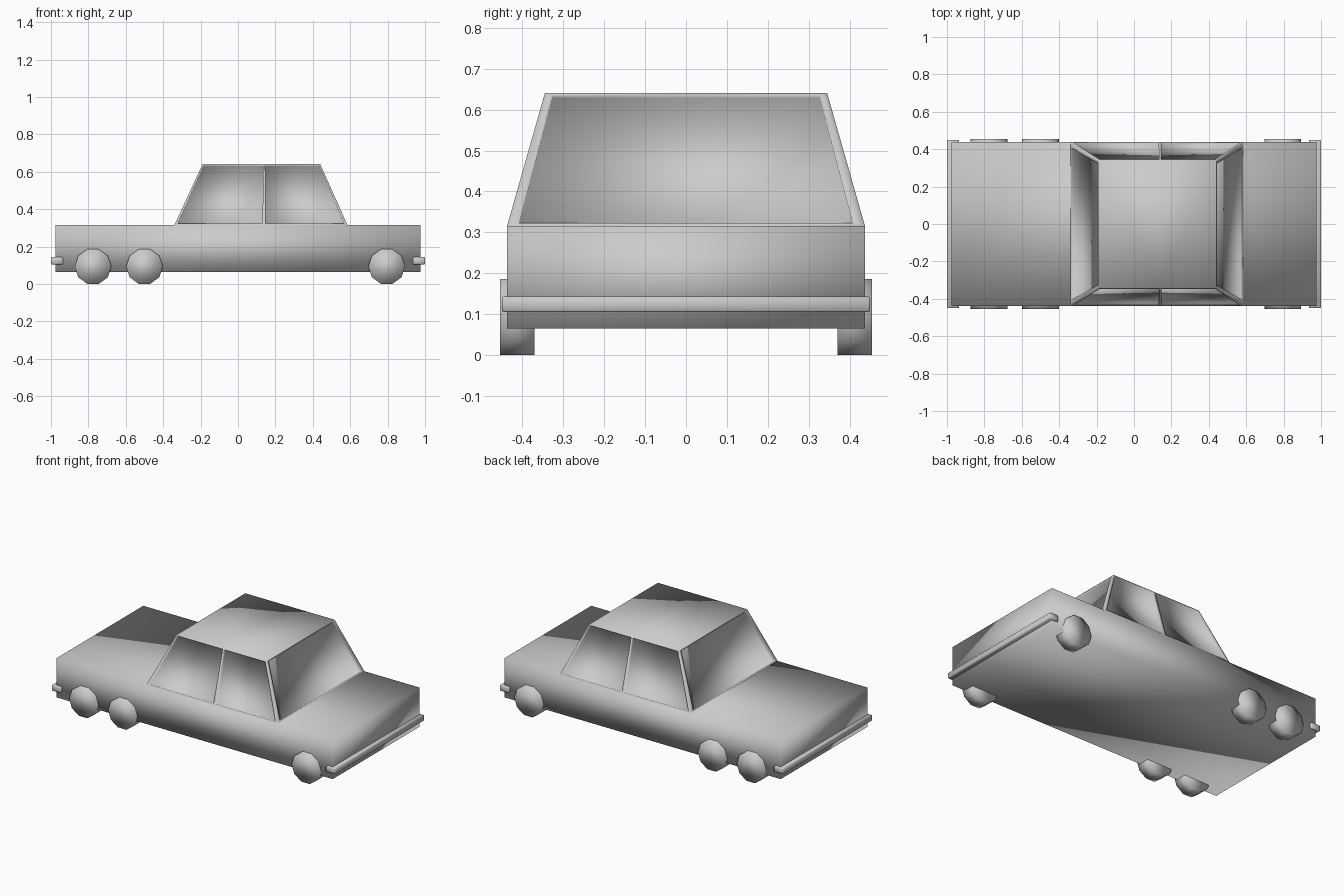
import bpy, bmesh, math
from mathutils import Vector

if "Cube" in bpy.data.objects:
    bpy.data.objects.remove(bpy.data.objects["Cube"])


def finish(name, bm):
    bmesh.ops.remove_doubles(bm, verts=bm.verts, dist=1e-4)
    bmesh.ops.recalc_face_normals(bm, faces=bm.faces)
    me = bpy.data.meshes.new(name)
    bm.to_mesh(me)
    bm.free()
    for p in me.polygons:
        p.use_smooth = True
    ob = bpy.data.objects.new(name, me)
    bpy.context.collection.objects.link(ob)
    return ob


def box(name, lo, hi):
    bm = bmesh.new()
    bmesh.ops.create_cube(bm, size=1)
    lo, hi = Vector(lo), Vector(hi)
    for v in bm.verts:
        v.co = (lo + hi) / 2 + v.co * (hi - lo)
    return finish(name, bm)


def window(bm, quad, left, right, depth=0.012):
    """Framed recessed pane; quad = bottom-left, bottom-right, top-right, top-left."""
    a, b, c, d = [Vector(p) for p in quad]
    n = (b - a).cross(d - a).normalized()

    def at(u, v):
        return a.lerp(b, u).lerp(d.lerp(c, u), v)
    rim = [at(left, .025), at(1 - right, .025), at(1 - right, .98), at(left, .98)]
    rings = [[bm.verts.new(p) for p in ring]
             for ring in ((a, b, c, d), rim, [p - n * depth for p in rim])]
    for outer, inner in zip(rings, rings[1:]):
        for i in range(4):
            j = (i + 1) % 4
            bm.faces.new((outer[i], outer[j], inner[j], inner[i]))
    bm.faces.new(rings[2])


# Main body
box("body", (-.975, -.4375, .065), (.975, .4375, .315))

# Cabin with recessed windows
X0, X1, T0, T1, W, V, B, T, P = -.34, .585, -.19, .44, .4375, .345, .315, .64, .14
cabin = bmesh.new()
window(cabin, [(X0, -W, B), (P, -W, B), (P, -V, T), (T0, -V, T)], .03, .018)
window(cabin, [(P, -W, B), (X1, -W, B), (T1, -V, T), (P, -V, T)], .018, .03)
window(cabin, [(P, W, B), (X0, W, B), (T0, V, T), (P, V, T)], .018, .03)
window(cabin, [(X1, W, B), (P, W, B), (P, V, T), (T1, V, T)], .03, .018)
window(cabin, [(X1, -W, B), (X1, W, B), (T1, V, T), (T1, -V, T)], .032, .032)
window(cabin, [(X0, W, B), (X0, -W, B), (T0, -V, T), (T0, V, T)], .032, .032)
cabin.faces.new([cabin.verts.new(p) for p in
                 ((T0, -V, T), (P, -V, T), (T1, -V, T), (T1, V, T), (P, V, T), (T0, V, T))])
finish("cabin", cabin)

# Wrap-around bumpers
for s, name in ((-1, "front_bumper"), (1, "rear_bumper")):
    x = sorted((s, s * .935))
    ob = box(name, (x[0], -.45, .105), (x[1], .45, .143))
    bev = ob.modifiers.new("soft_edges", 'BEVEL')
    bev.width = .004

# Ten-sided wheels, three per side
R = .098
for x in (-.775, -.5, .795):
    for s in (-1, 1):
        bm = bmesh.new()
        rings = [[bm.verts.new((x + R * math.cos(i * math.pi / 5), s * y,
                                R * math.sin(math.radians(72)) + R * math.sin(i * math.pi / 5)))
                  for i in range(10)] for y in (.37, .455)]
        for i in range(10):
            j = (i + 1) % 10
            bm.faces.new((rings[0][i], rings[0][j], rings[1][j], rings[1][i]))
        for r in rings:
            bm.faces.new(r)
        finish("wheel", bm)
